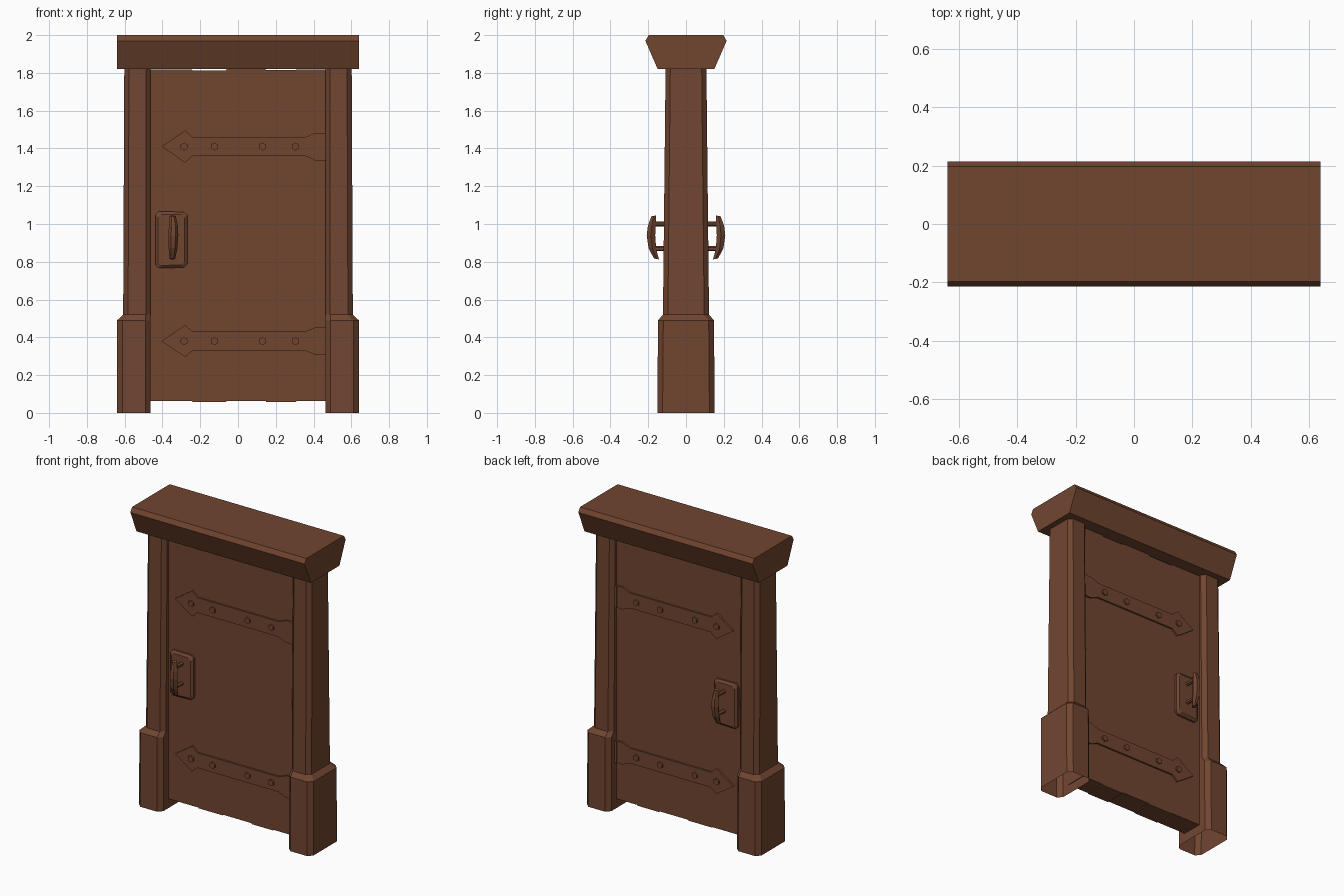
import bpy, bmesh, math
from mathutils import Matrix, Vector

if "Cube" in bpy.data.objects:
    bpy.data.objects.remove(bpy.data.objects["Cube"])

wood = bpy.data.materials.new("brown wood")
wood.diffuse_color = (0.165, 0.060, 0.030, 1)
wood.use_nodes = True
wood.node_tree.nodes["Principled BSDF"].inputs["Base Color"].default_value = wood.diffuse_color


def make(name, bm):
    bmesh.ops.recalc_face_normals(bm, faces=bm.faces)
    me = bpy.data.meshes.new(name)
    bm.to_mesh(me)
    bm.free()
    me.materials.append(wood)
    ob = bpy.data.objects.new(name, me)
    bpy.context.collection.objects.link(ob)
    return ob


def loft(name, rings, cap_start=True, cap_end=True):
    """Skin matching rings of points."""
    bm = bmesh.new()
    rows = [[bm.verts.new(p) for p in r] for r in rings]
    n = len(rows[0])
    for a, b in zip(rows, rows[1:]):
        for i in range(n):
            j = (i + 1) % n
            bm.faces.new((a[i], a[j], b[j], b[i]))
    if cap_start:
        bm.faces.new(rows[0])
    if cap_end:
        bm.faces.new(rows[-1])
    return make(name, bm)


def plate(name, outline, y0, y1):
    """Extrude an x,z outline along y."""
    return loft(name, [[(x, y, z) for x, z in outline] for y in (y0, y1)])


def chamfered(a0, a1, b0, b1, c):
    return [(a0 + c, b0), (a1 - c, b0), (a1, b0 + c), (a1, b1 - c),
            (a1 - c, b1), (a0 + c, b1), (a0, b1 - c), (a0, b0 + c)]


def rod(name, x, z, y0, y1, r, n=6):
    pts = [(x + r * math.cos(2 * math.pi * (i + .5) / n),
            z + r * math.sin(2 * math.pi * (i + .5) / n)) for i in range(n)]
    return plate(name, pts, y0, y1)


# Lintel with flared sides and a chamfered top edge
lintel = [(-.15, 1.82), (.15, 1.82), (.215, 1.97), (.197, 2.0), (-.197, 2.0), (-.215, 1.97)]
loft("lintel", [[(x, y, z) for y, z in lintel] for x in (-.64, .64)])

# Posts: wide foot, short shoulder, slightly tapering shaft
for side, s in (("left", -1), ("right", 1)):
    rings = []
    for z, outer, half, c in ((0, .64, .152, .028), (.49, .64, .148, .028),
                              (.52, .608, .122, .026), (1.83, .602, .108, .025)):
        rings.append([(s * x, y, z) for x, y in chamfered(.462, outer, -half, half, c)])
    loft(side + "_post", rings, cap_start=False)

# Door leaf with slightly uneven plank ends
cuts = [-.47, -.24, -.06, .15, .31, .47]
tops = [1.818, 1.812, 1.82, 1.814, 1.819]
lows = [.062, .058, .063, .057, .062]
outline = []
for i in range(5):
    outline += [(cuts[i], lows[i]), (cuts[i + 1] - .004, lows[i])]
for i in reversed(range(5)):
    outline += [(cuts[i + 1] - .004, tops[i]), (cuts[i], tops[i])]
plate("door_leaf", outline, -.07, .07)

# Fittings repeated on the front and the back
for face, s in (("front", -1), ("back", 1)):
    # Strap hinges with arrow tips, knuckles and rivets
    for level, z in (("lower", .38), ("upper", 1.41)):
        half = [(-.405, 0), (-.28, .085), (-.24, .05), (.355, .05), (.41, .073), (.465, .073)]
        strap = [(x, z + h) for x, h in half] + [(x, z - h) for x, h in half[:0:-1]]
        plate(f"{face}_{level}_strap", strap, s * .06, s * .082)
        plate(f"{face}_{level}_knuckle",
              [(.45, z - .073), (.468, z - .073), (.468, z + .073), (.45, z + .073)],
              s * .06, s * .088)
        for i, x in enumerate((-.285, -.125, .13, .305)):
            rod(f"{face}_{level}_rivet_{i}", x, z, s * .07, s * .092, .021)

    # Handle plate, bevelled and hung a little askew
    rings = []
    for y, inset in ((.06, 0), (.083, 0), (.095, .014)):
        pts = chamfered(-.437 + inset, -.268 - inset, .768 + inset, 1.065 - inset, .016)
        rings.append([(x, s * y, z + .03 * (x + .35) * (1 if z < .9 else -.4)) for x, z in pts])
    loft(face + "_handle_plate", rings)

    # Pegs and bowed grip
    for i, z in enumerate((.87, 1.0)):
        rod(f"{face}_handle_peg_{i}", -.345, z, s * .08, s * .175, .013)
    rings = []
    for z, yi, yo, x, w in ((.815, .143, .170, -.348, .015), (.87, .158, .198, -.344, .023),
                            (.94, .163, .208, -.342, .026), (.99, .160, .202, -.342, .024),
                            (1.043, .158, .184, -.346, .016)):
        ym = (yi + yo) / 2
        # end rings lean across the bow of the grip
        lean = .3 * (z - .93)
        sec = [(-w, ym), (-w * .45, yi), (w * .45, yi), (w, ym), (w * .45, yo), (-w * .45, yo)]
        rings.append([(x + dx, s * y, z - lean * (y - ym) * 6) for dx, y in sec])
    loft(face + "_handle_grip", rings)
